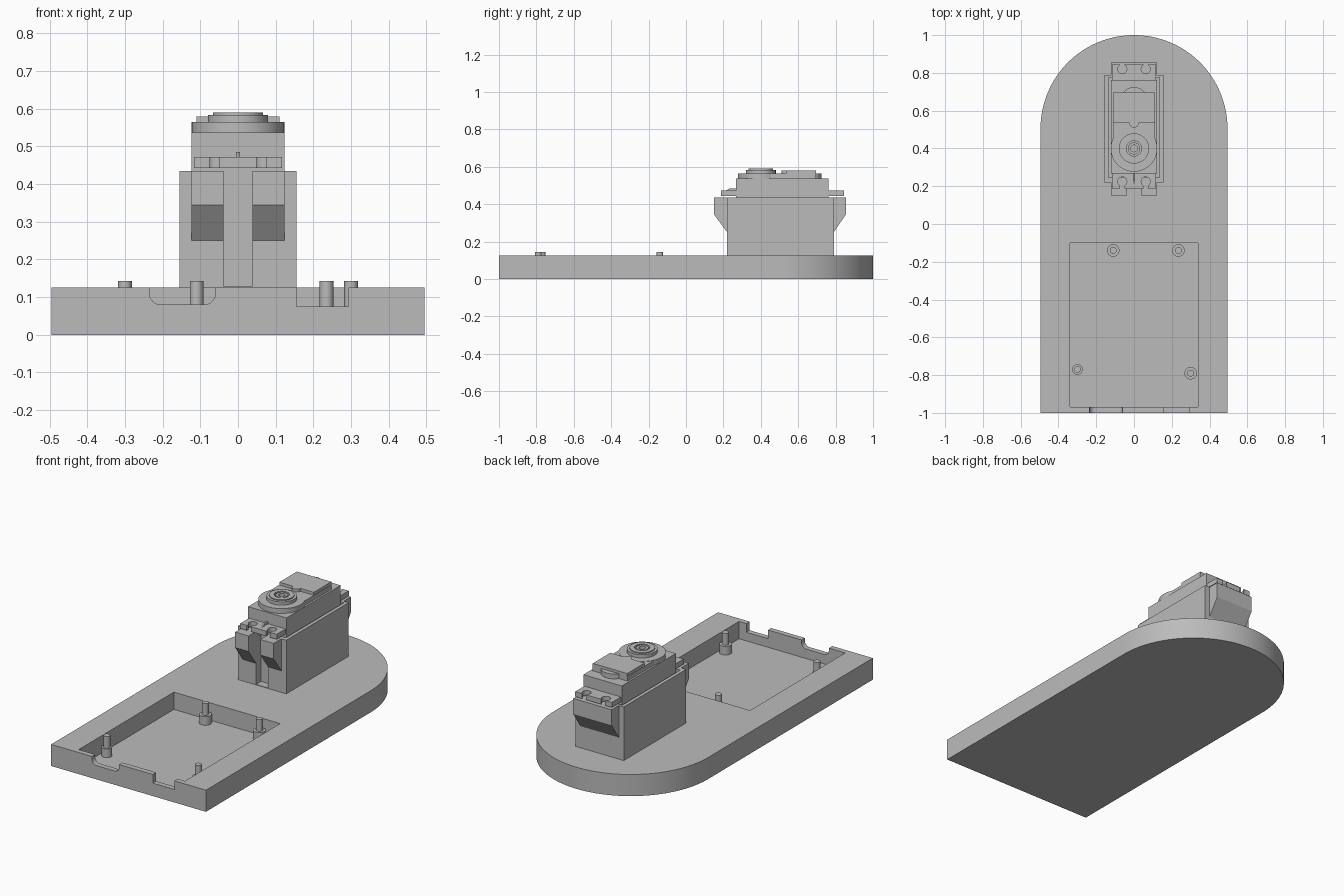
import bpy
import bmesh
from math import sin, cos, pi, radians
from mathutils import Vector

cube = bpy.data.objects.get("Cube")
if cube:
    bpy.data.objects.remove(cube, do_unlink=True)

GREY = (0.5, 0.5, 0.5, 1.0)
grey = bpy.data.materials.new("plain grey")
grey.use_nodes = True
grey.diffuse_color = GREY
grey.node_tree.nodes["Principled BSDF"].inputs["Base Color"].default_value = GREY


def prism(name, outline, axis, lo, hi):
    """Extrude a 2D outline along an axis; the outline uses the other two axes in order."""
    def place(p, d):
        c = list(p)
        c.insert("xyz".index(axis), d)
        return Vector(c)
    bm = bmesh.new()
    face = bm.faces.new([bm.verts.new(place(p, lo)) for p in outline])
    side = bmesh.ops.extrude_face_region(bm, geom=[face])
    shift = place((0, 0), hi - lo)
    bmesh.ops.translate(bm, vec=shift, verts=[v for v in side["geom"] if isinstance(v, bmesh.types.BMVert)])
    bmesh.ops.recalc_face_normals(bm, faces=bm.faces)
    mesh = bpy.data.meshes.new(name)
    bm.to_mesh(mesh)
    bm.free()
    mesh.materials.append(grey)
    ob = bpy.data.objects.new(name, mesh)
    bpy.context.collection.objects.link(ob)
    return ob


def arc(cx, cy, r, start, end, n):
    steps = [radians(start + (end - start) * i / n) for i in range(n + 1)]
    return [(cx + r * cos(a), cy + r * sin(a)) for a in steps]


def box(name, x0, x1, y0, y1, z0, z1):
    return prism(name, [(x0, y0), (x1, y0), (x1, y1), (x0, y1)], "z", z0, z1)


def cylinder(name, x, y, r, z0, z1, n=48):
    return prism(name, arc(x, y, r, 0, 360, n)[:-1], "z", z0, z1)


def cut(target, *cutters):
    """Subtract the cutters from the target and apply the result."""
    for c in cutters:
        mod = target.modifiers.new("cut", "BOOLEAN")
        mod.operation = "DIFFERENCE"
        mod.solver = "EXACT"
        mod.object = c
    graph = bpy.context.evaluated_depsgraph_get()
    mesh = bpy.data.meshes.new_from_object(target.evaluated_get(graph))
    target.modifiers.clear()
    target.data = mesh
    for c in cutters:
        bpy.data.objects.remove(c, do_unlink=True)


# Base plate with a rounded back end, a sunken tray and two cable notches
W, TOP, FLOOR = 0.495, 0.125, 0.025
base = prism("base_plate", [(-W, -1), (W, -1)] + arc(0, 1 - W, W, 0, 180, 64), "z", 0, TOP)
rounded = [(-0.235, 0.2), *arc(-0.205, 0.11, 0.03, 180, 270, 8),
           *arc(-0.09, 0.11, 0.03, 270, 360, 8), (-0.06, 0.2)]
cut(base,
    box("tray_cutter", -0.34, 0.34, -0.97, -0.10, FLOOR, 0.2),
    prism("round_notch_cutter", rounded, "y", -1.1, -0.95),
    box("square_notch_cutter", 0.155, 0.293, -1.1, -0.95, 0.075, 0.2))

# Board standoffs: wide foot with a thin pin
for i, (x, y, r) in enumerate([(-0.11, -0.14, 0.033), (0.235, -0.14, 0.033),
                               (-0.30, -0.77, 0.028), (0.30, -0.79, 0.033)]):
    cylinder(f"standoff_foot_{i}", x, y, r, FLOOR - 0.005, 0.075, 32)
    cylinder(f"standoff_pin_{i}", x, y, 0.018, 0.07, 0.143, 32)

# Motor holder with a cable slot in its front wall
holder = box("motor_holder", -0.155, 0.155, 0.22, 0.79, 0.12, 0.435)
cut(holder, box("slot_cutter", -0.038, 0.038, 0.1, 0.265, 0.128, 0.6),
    box("cavity_cutter", -0.135, 0.135, 0.245, 0.775, 0.40, 0.6))

# Screw brackets with sloped undersides
front = [(0.23, 0.25), (0.23, 0.435), (0.15, 0.435), (0.15, 0.345), (0.22, 0.25)]
back = [(0.78, 0.25), (0.78, 0.435), (0.855, 0.435), (0.855, 0.345), (0.79, 0.25)]
prism("front_bracket_right", front, "x", -0.123, -0.038)
prism("front_bracket_left", front, "x", 0.038, 0.123)
prism("back_bracket", back, "x", -0.123, 0.123)

# Motor case and its mounting tabs
box("motor_case", -0.123, 0.123, 0.268, 0.762, 0.39, 0.537)
for name, y0, y1, hole_y, open_y in (("front_tab", 0.187, 0.275, 0.225, 0.15),
                                     ("back_tab", 0.755, 0.845, 0.82, 0.9)):
    tab = box(name, -0.117, 0.117, y0, y1, 0.443, 0.472)
    for x in (-0.062, 0.062):
        cut(tab, cylinder("hole_cutter", x, hole_y, 0.024, 0.42, 0.5, 32))
        cut(tab, box("gap_cutter", x - 0.013, x + 0.013, min(hole_y, open_y),
                     max(hole_y, open_y), 0.42, 0.5))
rib = [(0.2, 0.465), (0.275, 0.465), (0.275, 0.485), (0.235, 0.485)]
prism("front_rib", rib, "x", -0.005, 0.005)

# Gear cover: round boss, lower deck and raised plate with a half-round nick
cylinder("gear_boss", 0, 0.40, 0.123, 0.53, 0.565, 64)
box("gear_deck", -0.112, 0.112, 0.40, 0.695, 0.53, 0.563)
cylinder("rear_gear_bump", 0, 0.655, 0.07, 0.53, 0.565)
plate = [(-0.11, 0.535), *arc(0, 0.535, 0.025, 180, 360, 12), (0.11, 0.535), (0.11, 0.695), (-0.11, 0.695)]
prism("cover_plate", plate, "z", 0.555, 0.58)

# Output shaft: stepped rings around a recessed centre
ring = cylinder("output_ring", 0, 0.40, 0.08, 0.56, 0.584)
rim = cylinder("output_rim", 0, 0.40, 0.066, 0.58, 0.59)
for part in (ring, rim):
    cut(part, cylinder("bore_cutter", 0, 0.40, 0.04, 0.572, 0.7))
shaft = cylinder("output_shaft", 0, 0.40, 0.032, 0.565, 0.588, 32)
cut(shaft, cylinder("screw_hole_cutter", 0, 0.40, 0.018, 0.57, 0.7, 24))

# Smooth the curved walls, keep the edges sharp
bpy.ops.object.select_all(action="DESELECT")
for ob in bpy.context.scene.objects:
    if ob.type == "MESH":
        ob.select_set(True)
        bpy.context.view_layer.objects.active = ob
bpy.ops.object.shade_smooth_by_angle(angle=radians(30))
